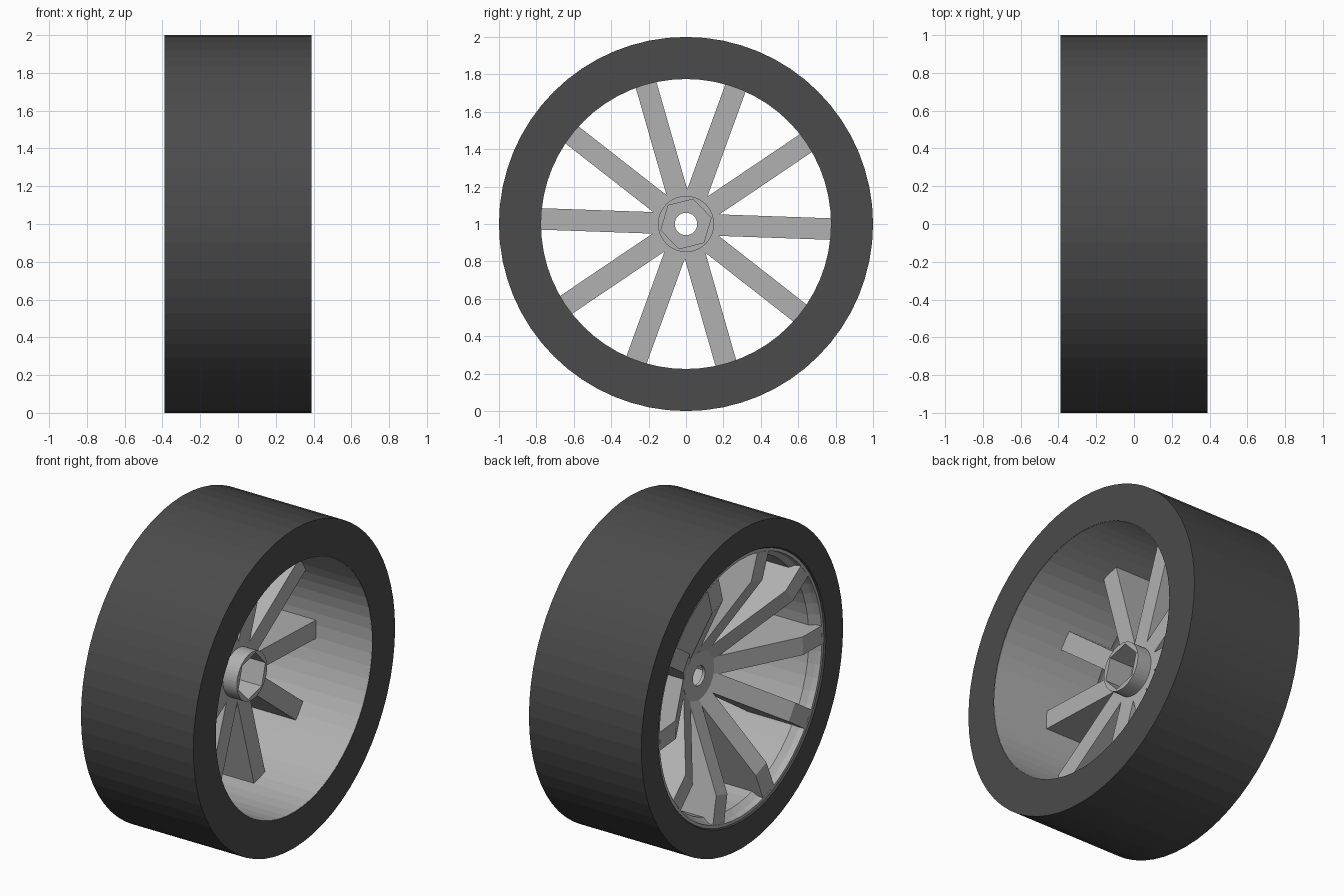
import bpy, bmesh
from math import sin, cos, pi, radians

if "Cube" in bpy.data.objects:
    bpy.data.objects.remove(bpy.data.objects["Cube"])

SEG = 64
CZ = 1.0  # axle height


def material(name, v):
    m = bpy.data.materials.new(name)
    m.diffuse_color = (v, v, v, 1)
    m.use_nodes = True
    m.node_tree.nodes["Principled BSDF"].inputs["Base Color"].default_value = m.diffuse_color
    return m


rubber = material("dark_rubber", 0.07)
metal = material("grey_metal", 0.44)


def finish(bm, name, mat=metal):
    bmesh.ops.recalc_face_normals(bm, faces=bm.faces)
    me = bpy.data.meshes.new(name)
    bm.to_mesh(me)
    bm.free()
    me.materials.append(mat)
    ob = bpy.data.objects.new(name, me)
    ob.location.z = CZ
    bpy.context.collection.objects.link(ob)
    return ob


def lathe(name, profile, seg=SEG, mat=metal):
    """Spin a closed (x, radius) profile round the x axis."""
    bm = bmesh.new()
    rings = [[bm.verts.new((x, r * cos(2 * pi * i / seg), r * sin(2 * pi * i / seg)))
              for x, r in profile] for i in range(seg)]
    n = len(profile)
    for i in range(seg):
        a, b = rings[i], rings[(i + 1) % seg]
        for j in range(n):
            k = (j + 1) % n
            bm.faces.new((a[j], a[k], b[k], b[j]))
    return finish(bm, name, mat)


def prism(name, loops):
    """Solid between two matching vertex loops."""
    bm = bmesh.new()
    a, b = [[bm.verts.new(p) for p in loop] for loop in loops]
    bm.faces.new(a)
    bm.faces.new(b[::-1])
    n = len(a)
    for j in range(n):
        k = (j + 1) % n
        bm.faces.new((a[j], a[k], b[k], b[j]))
    return finish(bm, name)


# Wide flat tyre
lathe("tyre", [(-0.39, 0.83), (-0.39, 1), (0.39, 1), (0.39, 0.777), (-0.31, 0.782)], mat=rubber)

# Deep rim barrel with a small lip on the outer side
lathe("rim", [(0.388, 0.777), (0.388, 0.775), (-0.31, 0.775), (-0.345, 0.80),
              (-0.38, 0.805), (-0.38, 0.829), (-0.31, 0.782)])

# Ten spokes: bent side profile extruded sideways and turned
SPOKE = [(0, 0.14), (0, 0.776), (-0.31, 0.777), (-0.345, 0.80), (-0.38, 0.803),
         (-0.37, 0.63), (-0.085, 0.14)]
for i in range(10):
    c, s = cos(radians(-2 + 36 * i)), sin(radians(-2 + 36 * i))
    prism(f"spoke_{i + 1}", [[(x, r * c - w * s, r * s + w * c) for x, r in SPOKE]
                             for w in (-0.0575, 0.0575)])

# Hub with a through hole and a hexagonal socket
R, H, X0, XF, X1 = 0.15, 0.06, -0.09, -0.07, 0.097
lathe("hub_base", [(X0, H), (X0, R), (XF, R), (XF, H)], 48)
hub = lathe("hub_socket", [(XF, R), (X1, R), (X1, H), (XF, H)], 48)
cutter = prism("hex_cutter", [[(x, 0.138 * cos(radians(14 + 60 * k)), 0.138 * sin(radians(14 + 60 * k)))
                               for k in range(6)] for x in (XF - 0.1, X1 + 0.1)])
cutter.hide_render = True
cutter.hide_viewport = True
cut = hub.modifiers.new("hex", 'BOOLEAN')
cut.operation = 'DIFFERENCE'
cut.solver = 'EXACT'
cut.object = cutter
